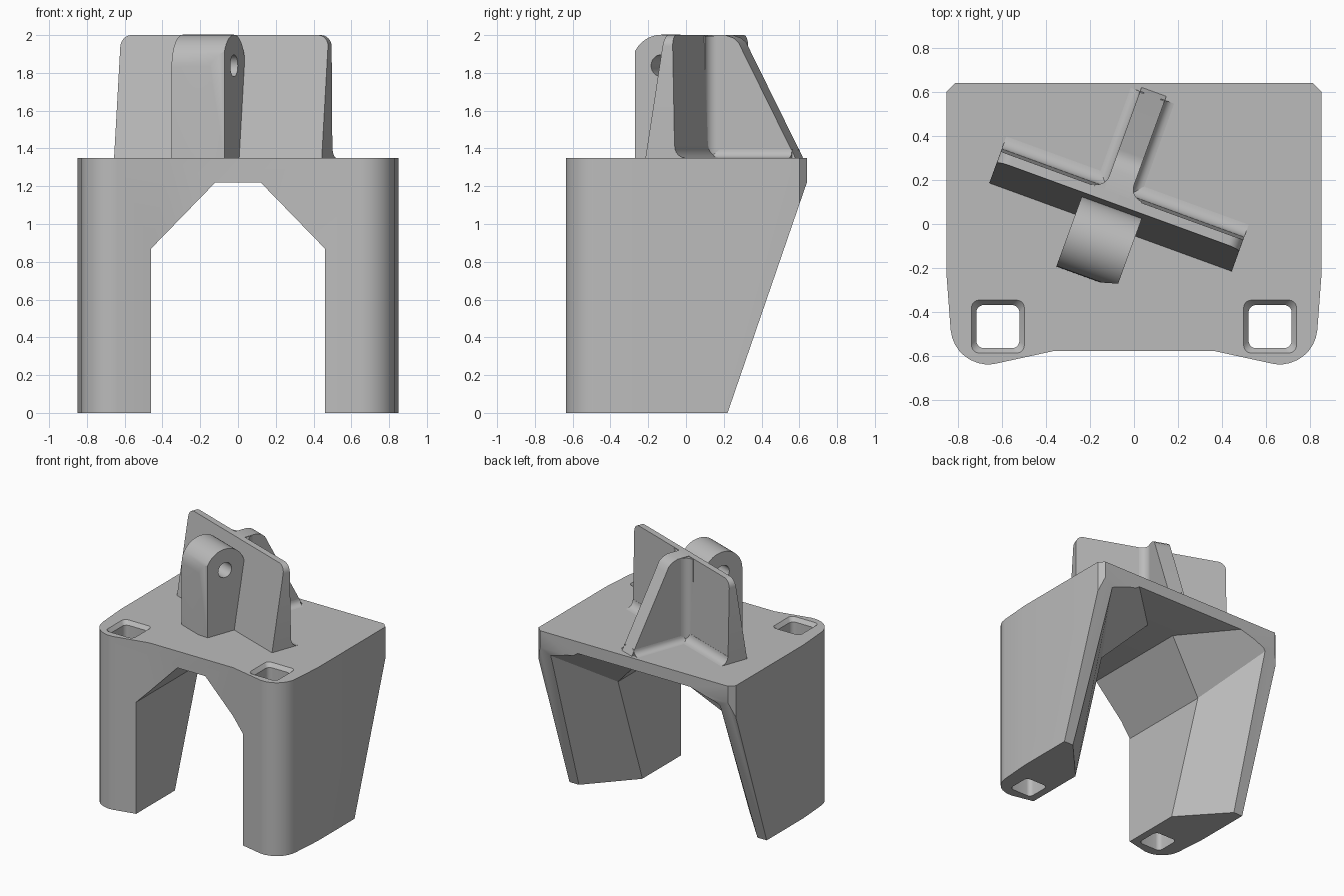
import bpy, bmesh, math
from mathutils import Matrix, Vector

cube = bpy.data.objects.get("Cube")
if cube:
    bpy.data.objects.remove(cube, do_unlink=True)

grey = bpy.data.materials.new("plain grey")
grey.use_nodes = True
grey.diffuse_color = (0.5, 0.5, 0.5, 1)
grey.node_tree.nodes["Principled BSDF"].inputs["Base Color"].default_value = (0.5, 0.5, 0.5, 1)

DECK = 1.35
TURN = Matrix.Rotation(math.radians(-20), 4, "Z")


def loft(name, rings, turned=False, cut=None):
    """Skin equal rings of points, cap the ends, optionally trim with a plane."""
    bm = bmesh.new()
    loops = [[bm.verts.new(p) for p in ring] for ring in rings]
    n = len(loops[0])
    for a, b in zip(loops, loops[1:]):
        for i in range(n):
            j = (i + 1) % n
            bm.faces.new((a[i], a[j], b[j], b[i]))
    bm.faces.new(loops[0])
    bm.faces.new(loops[-1])
    if cut:
        geom = bm.verts[:] + bm.edges[:] + bm.faces[:]
        bmesh.ops.bisect_plane(bm, geom=geom, plane_co=cut[0], plane_no=cut[1], clear_outer=True)
        bmesh.ops.holes_fill(bm, edges=[e for e in bm.edges if e.is_boundary])
    if turned:
        bm.transform(TURN)
    bmesh.ops.recalc_face_normals(bm, faces=bm.faces[:])
    mesh = bpy.data.meshes.new(name)
    bm.to_mesh(mesh)
    bm.free()
    mesh.materials.append(grey)
    ob = bpy.data.objects.new(name, mesh)
    bpy.context.collection.objects.link(ob)
    return ob


def activate(ob):
    bpy.ops.object.select_all(action="DESELECT")
    ob.select_set(True)
    bpy.context.view_layer.objects.active = ob


def subtract(ob, cutter):
    cutter.hide_render = True
    mod = ob.modifiers.new("cut", "BOOLEAN")
    mod.operation, mod.solver, mod.object = "DIFFERENCE", "EXACT", cutter
    activate(ob)
    bpy.ops.object.modifier_apply(modifier=mod.name)
    bpy.data.objects.remove(cutter, do_unlink=True)


def arc(cx, cy, r, start, end, steps=8):
    angles = [math.radians(start + (end - start) * i / steps) for i in range(steps + 1)]
    return [(cx + r * math.cos(t), cy + r * math.sin(t)) for t in angles]


def rounded_square(cx, cy, half, r):
    d = half - r
    pts = []
    for k, (sx, sy) in enumerate([(1, 1), (-1, 1), (-1, -1), (1, -1)]):
        pts += arc(cx + sx * d, cy + sy * d, r, 90 * k, 90 * k + 90, 5)
    return pts


def mirrored(half):
    return half + [(-x, y) for x, y in reversed(half)]


# Body: bridge block with rounded front corners and a sloping back
outline = mirrored([(0.81, 0.64), (0.85, 0.60), (0.85, -0.23)]
                   + arc(0.66, -0.465, 0.172, -5, -97) + [(0.36, -0.575)])
body = loft("body", [[(x, y, z) for x, y in outline] for z in (0, DECK)],
            cut=((0, 0.22, 0), (0, 1.22, -0.42)))

# Passage through the body, flaring out towards the sloping back
SLOPE = 0.42 / 1.22
narrow = mirrored([(0.46, -0.05), (0.46, 0.87), (0.12, 1.22)])
wide = mirrored([(0.77, -0.05), (0.73, 1.17), (0.50, 1.26)])
beyond = [(x + (X - x) * 1.06, z + (Z - z) * 1.06) for (x, z), (X, Z) in zip(narrow, wide)]
passage = loft("passage_cutter", [
    [(x, -1, z) for x, z in narrow],
    [(x, -0.12 + SLOPE * z, z) for x, z in narrow],
    [(x, 0.24 + SLOPE * z, z) for x, z in beyond]])
subtract(body, passage)

# Square sockets down through both legs, with a chamfered mouth
for side in (-1, 1):
    levels = [(-0.1, 0.098), (DECK - 0.03, 0.098), (DECK, 0.12), (DECK + 0.02, 0.135)]
    socket = loft("socket_cutter", [
        [(x, y, z) for x, y in rounded_square(side * 0.617, -0.465, half, 0.035)]
        for z, half in levels])
    subtract(body, socket)

# Upright plate, thinner towards the top, with rounded top corners
LEFT, RIGHT, FOOT = -0.68, 0.49, DECK - 0.01
R = 0.06
shape = ([(LEFT, FOOT), (RIGHT, FOOT)] + arc(RIGHT - R, 2 - R, R, 0, 90)
         + arc(LEFT + R, 2 - R, R, 90, 180))
plate = loft("upright_plate", [
    [(u, -0.05 + (z - DECK) * 0.163, z) for u, z in shape],
    [(u, 0.115 - (z - DECK) * 0.02, z) for u, z in shape]], turned=True)

# Sloping rib that braces the plate from behind
RIB = (-0.18, -0.06)
rib_side = [(0.08, FOOT), (0.598, FOOT), (0.594, DECK), (0.295, 1.92),
            (0.275, 1.96), (0.245, 1.985), (0.2, 2.0), (0.08, 2.0)]
rib = loft("rear_rib", [[(u, v, z) for v, z in rib_side] for u in RIB], turned=True)

# Front lug with round top, pin hole and one faceted edge
lug_side = [(0.04, FOOT)] + arc(-0.13, 1.832, 0.17, 0, 180, 24) + [(-0.302, FOOT)]
lug = loft("front_lug", [[(u, v, z) for v, z in lug_side] for u in (-0.265, 0.025)],
           turned=True, cut=((-0.055, -0.302, DECK), (0.28, -0.96, 0)))
ring = arc(-0.13, 1.838, 0.058, 0, 345, 23)
subtract(lug, loft("pin_hole_cutter", [[(u, v, z) for v, z in ring] for u in (-0.4, 0.2)],
                   turned=True))


def cove(name, corner, along, a, b, r):
    """Concave fillet strip between two surfaces."""
    corner, along, a, b = map(Vector, (corner, along, a, b))
    section = [(-0.02, -0.01), (r, -0.01)] + arc(r, r, r, 270, 180, 6) + [(-0.02, r)]
    start = [corner + a * p + b * q for p, q in section]
    return loft(name, [start, [p + along for p in start]], turned=True)


# Fillets at the foot of the plate and around the rib
parts = [body, plate, rib, lug]
parts.append(cove("plate_fillet", (LEFT, 0.115, DECK), (RIGHT - LEFT, 0, 0),
                  (0, 1, 0), (0, 0, 1), 0.06))
for u, way, label in ((RIB[0], -1, "right"), (RIB[1], 1, "left")):
    parts.append(cove("rib_fillet_" + label, (u, 0.1, DECK), (0, 0.475, 0),
                      (way, 0, 0), (0, 0, 1), 0.045))
    parts.append(cove("corner_fillet_" + label, (u, 0.107, DECK), (0, 0, 0.645),
                      (way, 0, 0), (0, 1, 0), 0.06))

for ob in parts:
    activate(ob)
    bpy.ops.object.shade_smooth_by_angle(angle=math.radians(30))
